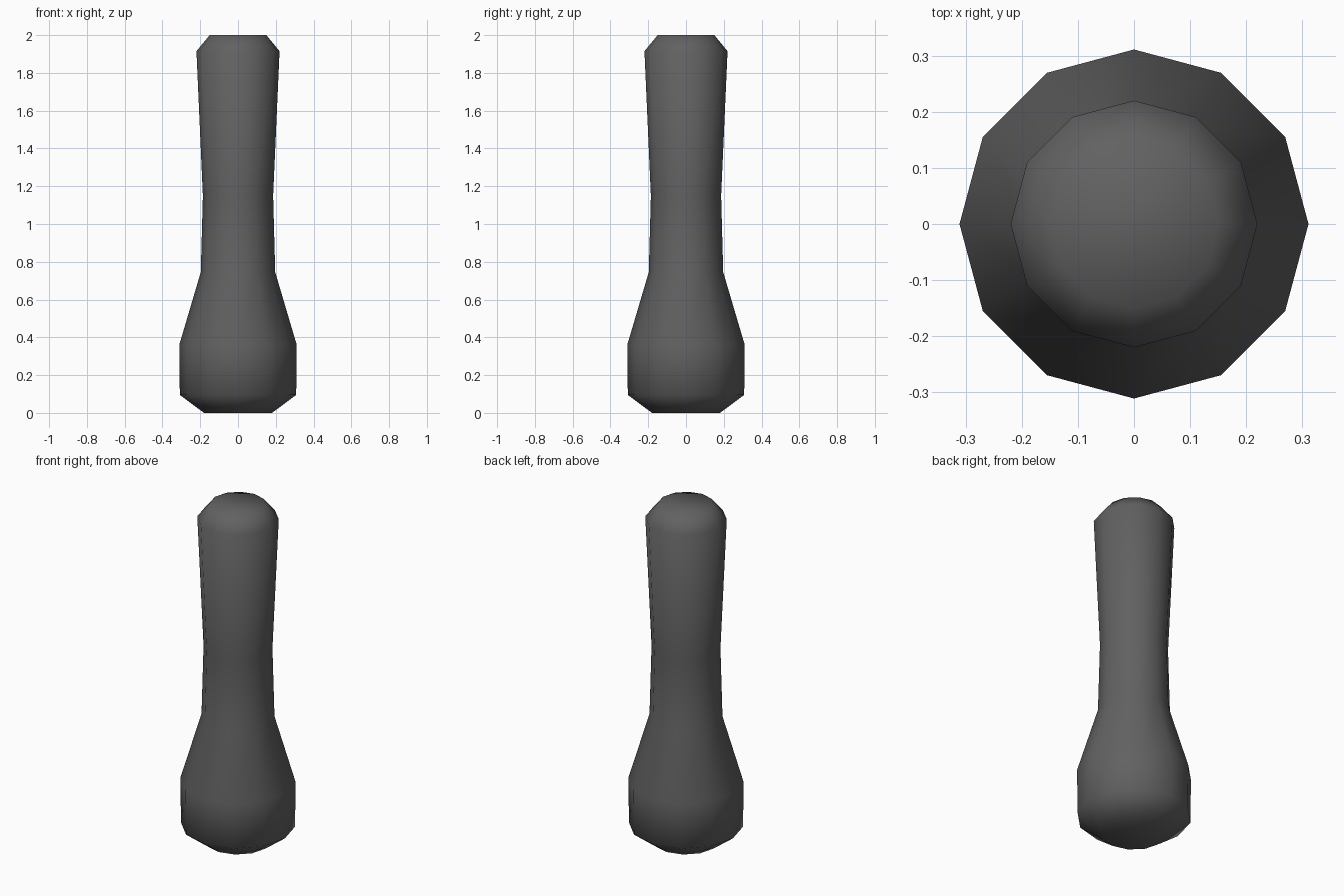
import bpy
from math import cos, sin, tau

cube = bpy.data.objects.get("Cube")
if cube:
    bpy.data.objects.remove(cube, do_unlink=True)

SIDES = 12
# Radius and height of each ring, bottom to top
PROFILE = [(0.18, 0), (0.308, 0.095), (0.311, 0.36), (0.197, 0.745),
           (0.186, 1.15), (0.22, 1.915), (0.15, 2)]

# Dark grey material
mat = bpy.data.materials.new("dark_grey")
mat.use_nodes = True
colour = (0.12, 0.12, 0.12, 1)
mat.diffuse_color = colour
mat.node_tree.nodes["Principled BSDF"].inputs["Base Color"].default_value = colour

# Turned body with flat end caps
verts = [(r * cos(tau * i / SIDES), r * sin(tau * i / SIDES), z)
         for r, z in PROFILE for i in range(SIDES)]
faces = [(k * SIDES + i, k * SIDES + (i + 1) % SIDES,
          (k + 1) * SIDES + (i + 1) % SIDES, (k + 1) * SIDES + i)
         for k in range(len(PROFILE) - 1) for i in range(SIDES)]
faces.append(tuple(reversed(range(SIDES))))
faces.append(tuple(range(len(verts) - SIDES, len(verts))))

mesh = bpy.data.meshes.new("pestle")
mesh.from_pydata(verts, [], faces)
mesh.materials.append(mat)
mesh.shade_smooth()
pestle = bpy.data.objects.new("pestle", mesh)
bpy.context.collection.objects.link(pestle)
